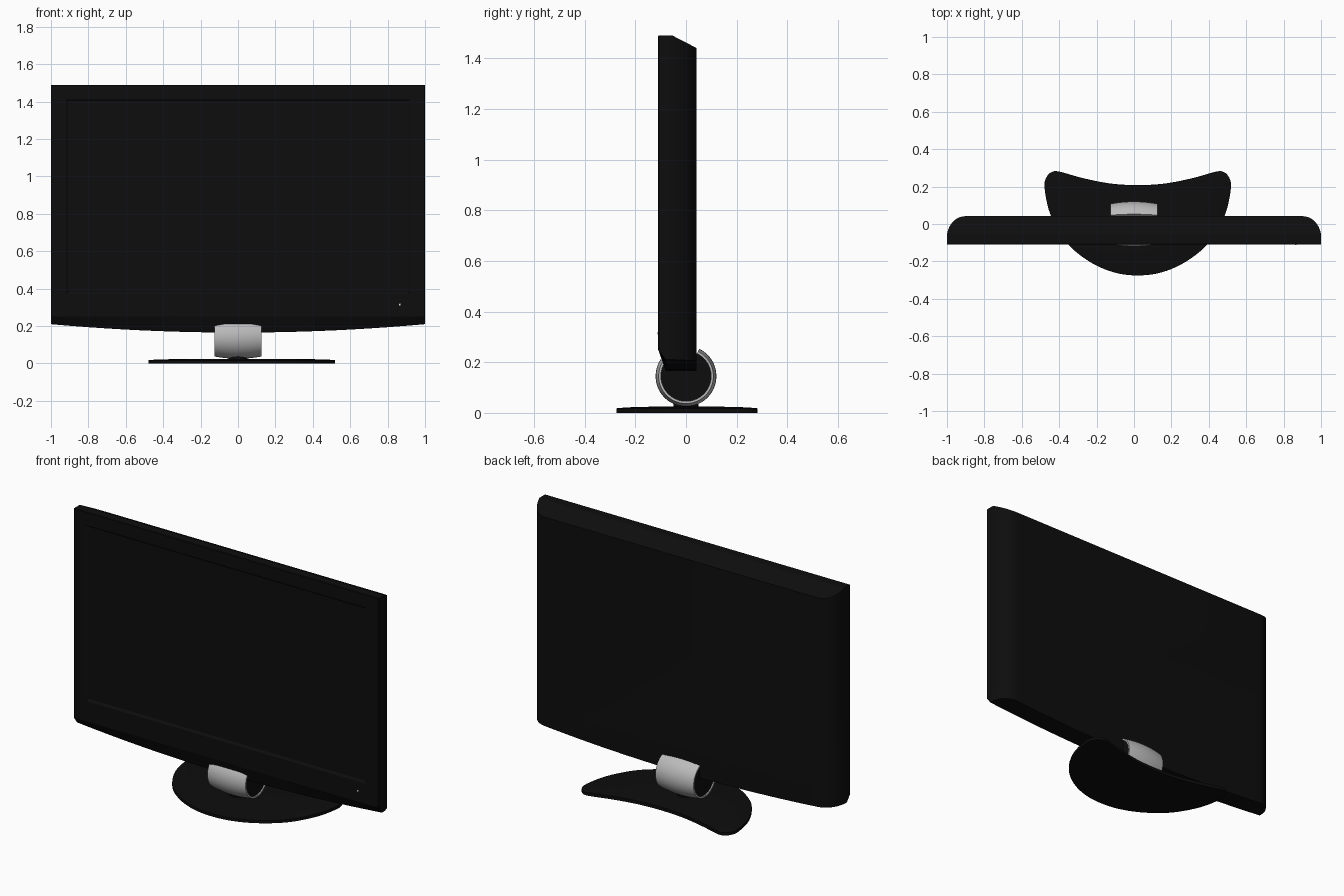
import bpy, bmesh, math
from mathutils import Vector

if "Cube" in bpy.data.objects:
    bpy.data.objects.remove(bpy.data.objects["Cube"])


def material(name, rgb):
    m = bpy.data.materials.new(name)
    m.diffuse_color = (*rgb, 1)
    m.use_nodes = True
    m.node_tree.nodes["Principled BSDF"].inputs["Base Color"].default_value = m.diffuse_color
    return m


BLACK = material("gloss black", (0.004, 0.004, 0.004))
SILVER = material("silver", (0.5, 0.5, 0.5))
WHITE = material("indicator white", (0.8, 0.8, 0.8))


def loft(name, loops, mat, angle=25):
    """Skin a list of equally long point loops and cap both ends."""
    bm = bmesh.new()
    rings = [[bm.verts.new(p) for p in loop] for loop in loops]
    n = len(rings[0])
    for a, b in zip(rings, rings[1:]):
        for i in range(n):
            j = (i + 1) % n
            bm.faces.new((a[i], a[j], b[j], b[i]))
    bm.faces.new(rings[0][::-1])
    bm.faces.new(rings[-1])
    bmesh.ops.recalc_face_normals(bm, faces=bm.faces)
    me = bpy.data.meshes.new(name)
    bm.to_mesh(me)
    bm.free()
    me.materials.append(mat)
    ob = bpy.data.objects.new(name, me)
    bpy.context.collection.objects.link(ob)
    bpy.ops.object.select_all(action='DESELECT')
    ob.select_set(True)
    bpy.context.view_layer.objects.active = ob
    bpy.ops.object.shade_smooth_by_angle(angle=math.radians(angle))
    return ob


def circle(centre, r, axis, n=48):
    pts = []
    for i in range(n):
        c, s = r * math.cos(math.tau * i / n), r * math.sin(math.tau * i / n)
        off = {'x': (0, c, s), 'y': (c, 0, s), 'z': (c, s, 0)}[axis]
        pts.append(Vector(centre) + Vector(off))
    return pts


# Panel: loops from the screen recess, over the bezel, round to the back
def panel_loop(y, half, top, low_mid, low_edge, n=32):
    us = [-1 + 2 * i / n for i in range(n + 1)]
    pts = [(u * half, y, low_mid + (low_edge - low_mid) * u * u) for u in us]
    return pts + [(half, y, top), (-half, y, top)]


def top_at(y):
    return 1.49 - 0.05 * max(0, y + 0.055) / 0.097


loops = [
    panel_loop(-0.102, 0.908, 1.403, 0.382, 0.382),
    panel_loop(-0.110, 0.92, 1.415, 0.37, 0.37),
    panel_loop(-0.110, 0.997, 1.487, 0.25, 0.25),
    panel_loop(-0.107, 1.0, 1.49, 0.242, 0.246),
    panel_loop(-0.080, 1.0, 1.49, 0.165, 0.21),
    panel_loop(-0.055, 1.0, 1.49, 0.165, 0.21),
]
for k in range(1, 11):
    t = math.pi / 2 * k / 10
    y = -0.07 + 0.112 * math.sin(t)
    if y > -0.05:
        half = 0.9 + 0.1 * math.cos(t)
        loops.append(panel_loop(y, half, top_at(y), 0.165, 0.165 + 0.045 * half ** 2))
loft("screen_panel", loops, BLACK, 20)

# Power indicator
loft("power_light", [circle((0.865, y, 0.315), 0.005, 'y', 12) for y in (-0.113, -0.108)], WHITE)

# Swivel barrel: open silver shell around a black core
CZ = 0.145


def shell_section(a):
    xs = [-0.125 + 0.25 * i / 12 for i in range(13)]
    prof = [(x, 0.12 - 0.012 * (x / 0.125) ** 2) for x in xs]
    prof += [(0.125, 0.099), (-0.125, 0.099)]
    return [(x, r * math.cos(a), CZ + r * math.sin(a)) for x, r in prof]


loft("barrel_shell", [shell_section(math.radians(146 + 278 * i / 56)) for i in range(57)], SILVER)
loft("barrel_core", [circle((x, 0, CZ), 0.1, 'x') for x in (-0.118, 0.118)], BLACK)
loft("swivel_neck", [circle((0, 0, z), 0.05, 'z') for z in (0.02, 0.04)], BLACK)

# Base: crescent foot, half outline smoothed and mirrored
half = [(0, -.275), (.13, -.258), (.26, -.2), (.38, -.1), (.465, .045), (.498, .19),
        (.488, .25), (.455, .28), (.41, .278), (.3, .247), (.15, .217), (0, .208)]
ctrl = [Vector(p) for p in half] + [Vector((-x, y)) for x, y in half[-2:0:-1]]
outline = []
for i in range(len(ctrl)):
    p0, p1, p2, p3 = (ctrl[(i + k) % len(ctrl)] for k in (-1, 0, 1, 2))
    for s in range(5):
        t = s / 5
        outline.append(0.5 * (2 * p1 + (p2 - p0) * t + (2 * p0 - 5 * p1 + 4 * p2 - p3) * t * t
                              + (3 * p1 - p0 - 3 * p2 + p3) * t ** 3))


def base_loop(z, s):
    return [(0.02 + p.x * s, p.y * s, z) for p in outline]


loft("base_foot", [base_loop(0, 1), base_loop(0.017, 1), base_loop(0.019, 0.99),
                   base_loop(0.023, 0.75), base_loop(0.025, 0.4)], BLACK)
